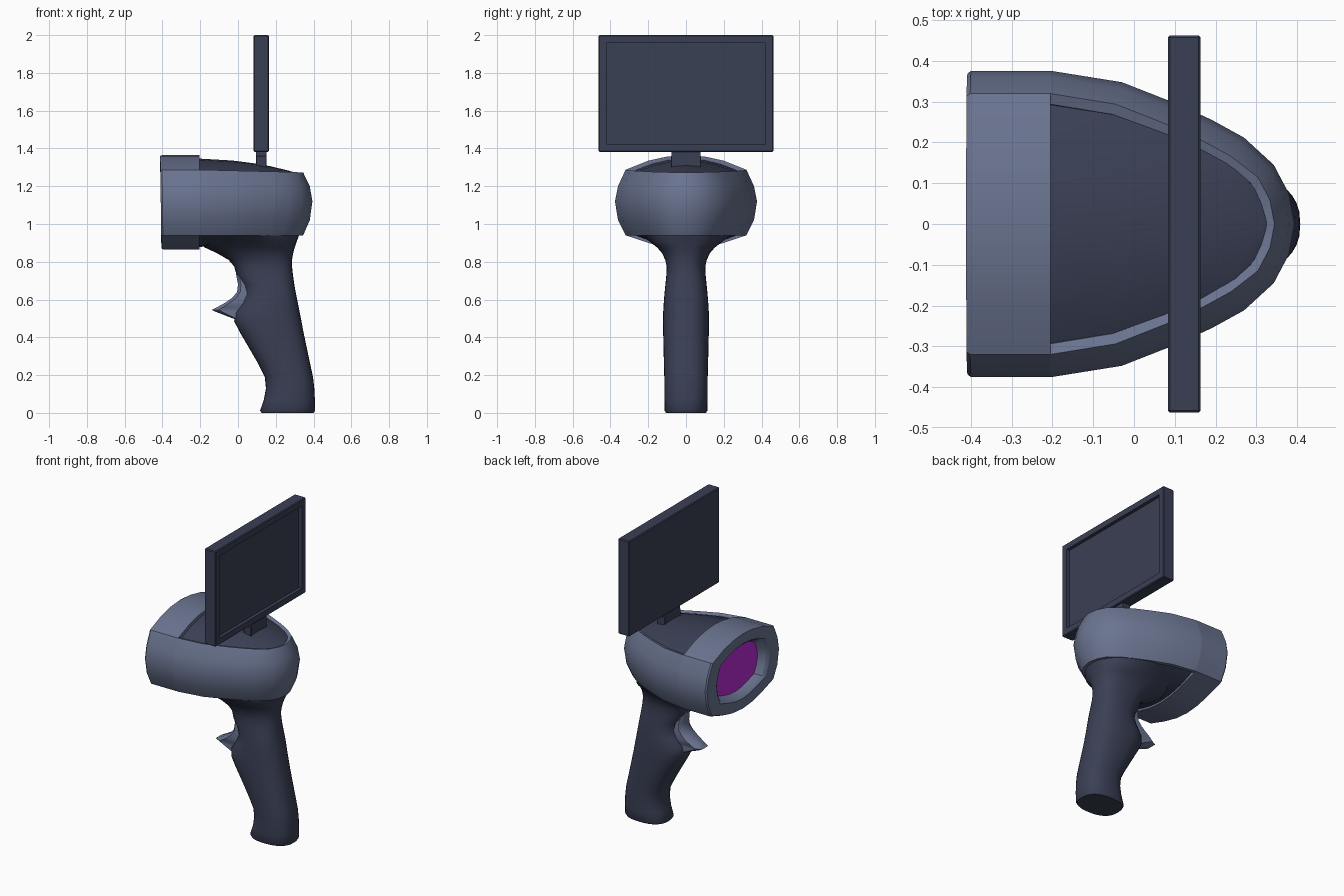
import bpy, bmesh, math
from mathutils import Vector

if "Cube" in bpy.data.objects:
    bpy.data.objects.remove(bpy.data.objects["Cube"])


def material(name, rgb):
    m = bpy.data.materials.new(name)
    m.diffuse_color = (*rgb, 1)
    m.use_nodes = True
    m.node_tree.nodes["Principled BSDF"].inputs["Base Color"].default_value = m.diffuse_color
    return m


SHELL = material("blue grey shell", (0.145, 0.175, 0.28))
DARK = material("dark slate", (0.042, 0.05, 0.09))
LENS = material("purple lens", (0.5, 0.022, 0.68))


def finish(name, bm, mat, angle=32):
    bmesh.ops.recalc_face_normals(bm, faces=bm.faces)
    me = bpy.data.meshes.new(name)
    bm.to_mesh(me)
    bm.free()
    me.materials.append(mat)
    ob = bpy.data.objects.new(name, me)
    bpy.context.collection.objects.link(ob)
    bpy.ops.object.select_all(action='DESELECT')
    ob.select_set(True)
    bpy.context.view_layer.objects.active = ob
    bpy.ops.object.shade_smooth_by_angle(angle=math.radians(angle))
    return ob


def loft(name, rings, mat, angle=32):
    """Skin closed rings in order and cap both ends."""
    bm = bmesh.new()
    vs = [[bm.verts.new(p) for p in r] for r in rings]
    n = len(rings[0])
    for a, b in zip(vs, vs[1:]):
        for i in range(n):
            j = (i + 1) % n
            bm.faces.new((a[i], a[j], b[j], b[i]))
    bm.faces.new(vs[0])
    bm.faces.new(vs[-1])
    return finish(name, bm, mat, angle)


def box(name, lo, hi, mat, bevel=0.0):
    bm = bmesh.new()
    bmesh.ops.create_cube(bm, size=1)
    for v in bm.verts:
        v.co = [l + (c + 0.5) * (h - l) for c, l, h in zip(v.co, lo, hi)]
    if bevel:
        bmesh.ops.bevel(bm, geom=bm.edges[:], offset=bevel, segments=1, affect='EDGES')
    return bm if name is None else finish(name, bm, mat)


def mirrored(half):
    """Full outline from a +y half whose end points lie on y = 0."""
    return half + [(-y, z) for y, z in half[-2:0:-1]]


# front collar: barrel section with a recessed opening facing -x
section = mirrored([(0, 1.365), (0.1, 1.357), (0.2, 1.335), (0.32, 1.287), (0.36, 1.2),
                    (0.376, 1.12), (0.36, 1.02), (0.32, 0.94), (0.2, 0.9), (0.1, 0.875), (0, 0.866)])


def collar_ring(x, s):
    tilt = 0.012 if x < -0.3 else 0
    return [(x - tilt * (z - 1.118), y * s, 1.118 + (z - 1.118) * s) for y, z in section]


loft("front_collar", [collar_ring(x, s) for x, s in (
    (-0.205, 0.8), (-0.205, 1), (-0.4, 1), (-0.409, 0.98),
    (-0.409, 0.72), (-0.397, 0.67), (-0.35, 0.6))], SHELL, 28)
loft("scanner_lens", [collar_ring(-0.349, 0.597), collar_ring(-0.355, 0.6)], LENS)

# side band: barrel profile swept around the back of the head
half = [(-0.205, 0.376), (-0.03, 0.348), (0.1, 0.297), (0.19, 0.256), (0.27, 0.212),
        (0.343, 0.145), (0.38, 0.075), (0.394, 0.0)]
path = [Vector(p) for p in half + [(x, -y) for x, y in half[-2::-1]]]
profile = [(0.056, 1.287), (0.016, 1.2), (0, 1.12), (0.016, 1.02),
           (0.056, 0.94), (0.08, 0.94), (0.09, 0.98), (0.09, 1.24), (0.082, 1.278)]
rings = []
for i, p in enumerate(path):
    if i in (0, len(path) - 1):
        inward = Vector((0, -1 if i == 0 else 1))
    else:
        t = ((p - path[i - 1]).normalized() + (path[i + 1] - p).normalized()).normalized()
        inward = Vector((t.y, -t.x))
    nose = 0.88 if p.x > 0.3 else 1
    ring = []
    for off, z in profile:
        q = p + inward * off * nose
        drop = 0.014 * max(0, p.x + 0.2) / 0.6 if z > 1.21 else 0
        ring.append((q.x, q.y, z - drop))
    rings.append(ring)
loft("side_band", rings, SHELL, 35)

# dark inner body, domed above and below the band (x, half width, crown height)
BODY = ((-0.3, 0.31, 1.352), (-0.2, 0.302, 1.346), (-0.03, 0.277, 1.336), (0.08, 0.234, 1.322),
        (0.17, 0.192, 1.306), (0.25, 0.142, 1.287), (0.295, 0.088, 1.275), (0.325, 0.03, 1.266))


def body_width(x):
    for (xa, wa, _), (xb, wb, _) in zip(BODY, BODY[1:]):
        if x <= xb:
            return wa + (wb - wa) * (x - xa) / (xb - xa)
    return BODY[-1][1]


rings = []
for x, w, top in BODY:
    edge = min(1.266, top - 0.004)
    up = [(w * k, edge + (top - edge) * (1 - k * k)) for k in (0, 0.3, 0.6, 0.85, 1)]
    down = [(y, 2.225 - z) for y, z in reversed(up)]
    rings.append([(x, y, z) for y, z in mirrored(up + down)])
loft("inner_body", rings, DARK)

# handle: rounded sections stacked in z (z, front x, back x, half width)
rings = []
for z, x0, x1, w in ((0, 0.124, 0.4, 0.106), (0.012, 0.117, 0.408, 0.113), (0.07, 0.137, 0.407, 0.114),
                     (0.13, 0.148, 0.404, 0.115), (0.19, 0.142, 0.397, 0.115), (0.26, 0.107, 0.382, 0.117),
                     (0.35, 0.055, 0.363, 0.119), (0.43, 0.008, 0.346, 0.121), (0.485, -0.02, 0.336, 0.122),
                     (0.53, -0.018, 0.327, 0.121), (0.58, 0.015, 0.317, 0.118), (0.63, 0.038, 0.307, 0.114),
                     (0.68, 0.025, 0.298, 0.109), (0.73, -0.008, 0.291, 0.104), (0.775, -0.02, 0.286, 0.102),
                     (0.81, -0.05, 0.286, 0.11), (0.845, -0.11, 0.292, 0.126), (0.875, -0.175, 0.3, 0.152),
                     (0.905, -0.215, 0.31, 0.19), (0.945, -0.22, 0.325, 0.25)):
    ring = []
    for i in range(32):
        a = 2 * math.pi * i / 32
        c, s = math.cos(a), math.sin(a)
        x = (x0 + x1) / 2 + (x1 - x0) / 2 * math.copysign(abs(c) ** 0.82, c)
        y = w * math.copysign(abs(s) ** 0.82, s)
        if z > 0.83:  # the flare stays inside the band
            lim = body_width(x) + 0.01 + 0.6 * (0.945 - z)
            y = max(-lim, min(lim, y))
        ring.append((x, y, z))
    rings.append(ring)
loft("handle", rings, DARK, 50)

# trigger: concave finger hook (z, front x, back x, half width)
rings = []
for z, x0, x1, w in ((0.755, -0.012, 0.06, 0.03), (0.72, -0.008, 0.07, 0.045), (0.68, 0.0, 0.08, 0.053),
                     (0.64, -0.005, 0.08, 0.057), (0.61, -0.03, 0.07, 0.058), (0.585, -0.065, 0.06, 0.058),
                     (0.56, -0.11, 0.05, 0.055), (0.546, -0.138, 0.05, 0.048), (0.538, -0.125, 0.05, 0.048),
                     (0.505, -0.04, 0.05, 0.048), (0.495, -0.01, 0.05, 0.045)):
    f = x0 + 0.2 * (x1 - x0)
    rings.append([(x1, -w, z), (f, -w, z), (x0, -w * 0.6, z), (x0, w * 0.6, z), (f, w, z), (x1, w, z)])
loft("trigger", rings, SHELL, 40)

# monitor: slab with a recessed screen on the +x side
bm = box(None, (0.083, -0.463, 1.382), (0.163, 0.463, 2.0), DARK, 0.005)
screen = max(bm.faces, key=lambda f: f.calc_center_median().x)
bmesh.ops.inset_region(bm, faces=[screen], thickness=0.037, use_even_offset=True)
bmesh.ops.inset_region(bm, faces=[screen], thickness=0.0003, depth=-0.022, use_even_offset=True)
finish("monitor", bm, DARK, 25)

# monitor neck
box("monitor_neck", (0.095, -0.08, 1.27), (0.15, 0.08, 1.36), DARK, 0.003)
box("monitor_hinge", (0.095, -0.076, 1.35), (0.15, 0.076, 1.39), DARK)
